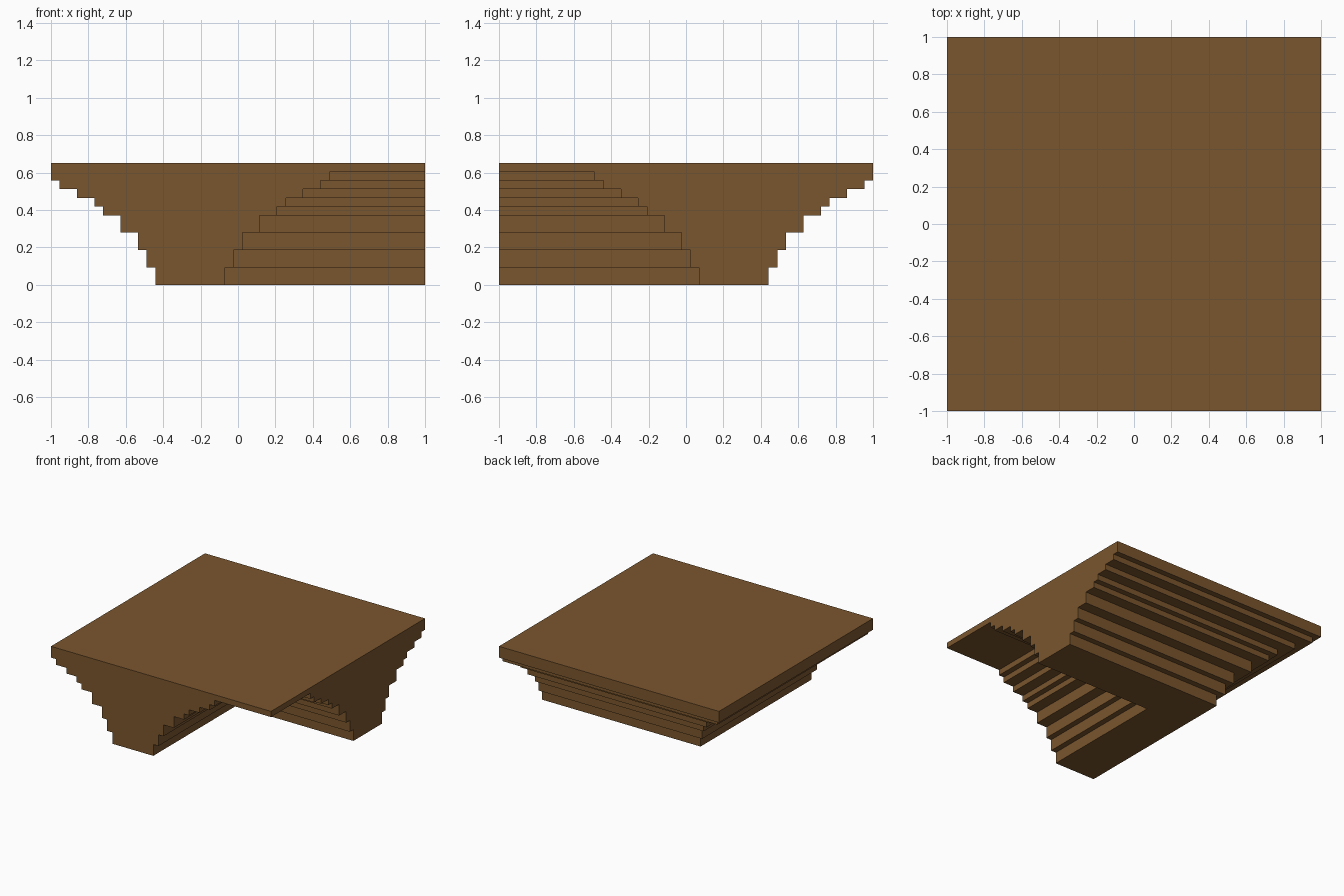
import bpy, bmesh

if "Cube" in bpy.data.objects:
    bpy.data.objects.remove(bpy.data.objects["Cube"])

U = 2 / 43  # step unit of the moulding

# stepped profile: (layer top, outer offset, inner offset) in step units
LAYERS = [(2, -9.5, -1.5), (4, -10.5, -0.5), (6, -11.5, 0.5), (8, -13.5, 2.5),
          (9, -15.5, 4.5), (10, -16.5, 5.5), (11, -18.5, 7.5), (12, -20.5, 9.5),
          (13, -21.5, 10.5), (14, -21.5, 21.5)]

outer, inner = [], []
bottom = 0
for top, o, i in LAYERS:
    outer += [(o * U, bottom * U), (o * U, top * U)]
    inner += [(i * U, bottom * U), (i * U, top * U)]
    bottom = top
profile = inner + outer[::-1]

# sweep the profile along the mitred L: front end, corner, right end
bm = bmesh.new()
stations = [lambda a, z: (a, -1, z), lambda a, z: (a, -a, z), lambda a, z: (1, -a, z)]
rings = [[bm.verts.new(s(a, z)) for a, z in profile] for s in stations]
n = len(profile)
for r, q in zip(rings, rings[1:]):
    for k in range(n):
        j = (k + 1) % n
        bm.faces.new((r[k], r[j], q[j], q[k]))
bm.faces.new(rings[0])
bm.faces.new(rings[-1][::-1])

# clean the collapsed rim and merge coplanar faces
bmesh.ops.remove_doubles(bm, verts=bm.verts, dist=1e-4)
bmesh.ops.dissolve_degenerate(bm, dist=1e-4, edges=bm.edges)
bmesh.ops.dissolve_limit(bm, angle_limit=0.01, verts=bm.verts, edges=bm.edges)
bmesh.ops.recalc_face_normals(bm, faces=bm.faces)

mesh = bpy.data.meshes.new("corner_moulding")
bm.to_mesh(mesh)
bm.free()
wood = bpy.data.materials.new("brown wood")
wood.diffuse_color = (0.195, 0.093, 0.027, 1)
wood.use_nodes = True
wood.node_tree.nodes["Principled BSDF"].inputs["Base Color"].default_value = wood.diffuse_color
mesh.materials.append(wood)
bpy.context.collection.objects.link(bpy.data.objects.new("corner_moulding", mesh))
